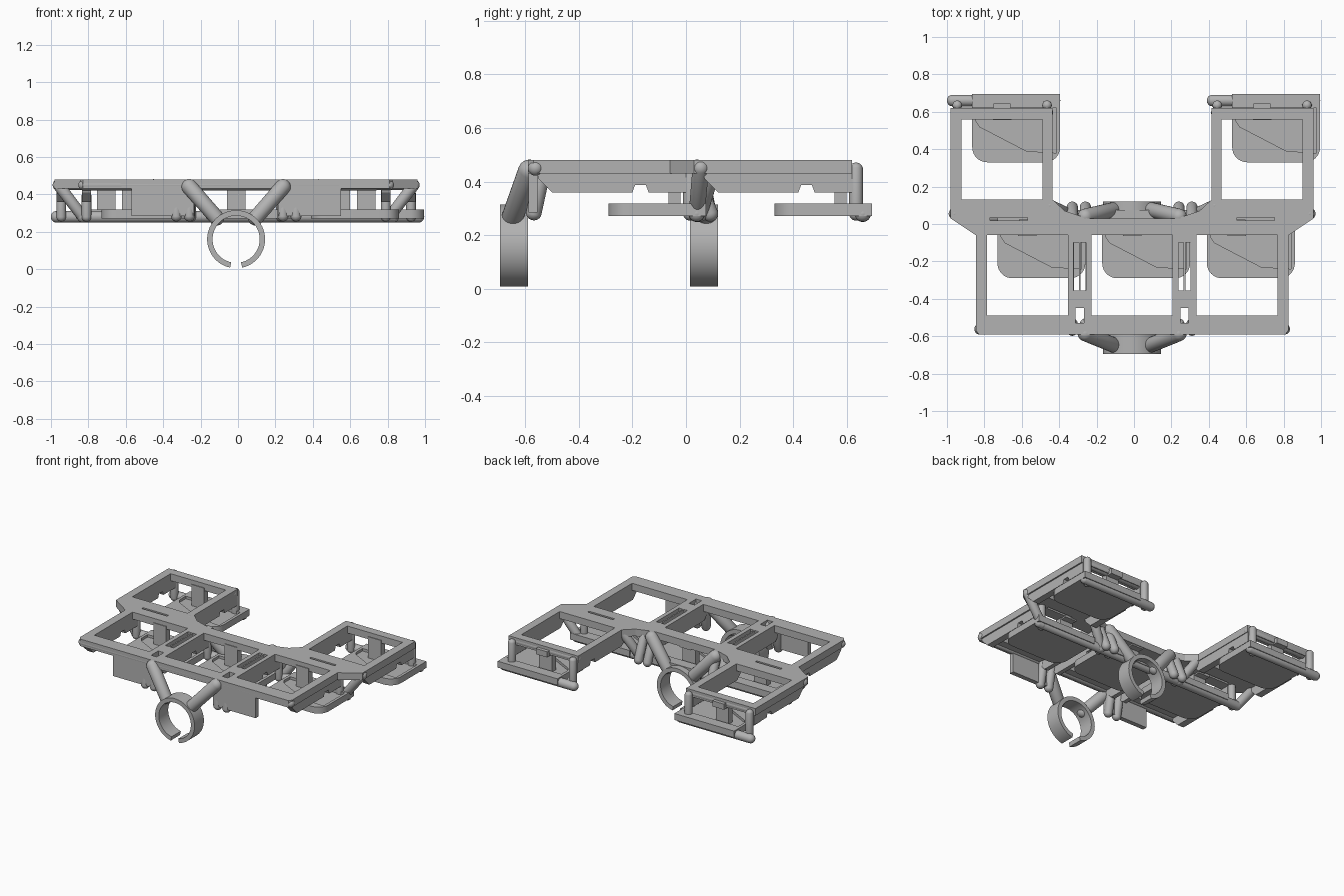
import bpy, bmesh, math
from mathutils import Vector

if "Cube" in bpy.data.objects:
    bpy.data.objects.remove(bpy.data.objects["Cube"])

GREY = bpy.data.materials.new("plain grey")
GREY.use_nodes = True
GREY.diffuse_color = (0.45, 0.45, 0.45, 1)
GREY.node_tree.nodes["Principled BSDF"].inputs["Base Color"].default_value = (0.45, 0.45, 0.45, 1)
CX = -0.01


def finish(name, bm, smooth=False):
    bmesh.ops.recalc_face_normals(bm, faces=bm.faces)
    me = bpy.data.meshes.new(name)
    bm.to_mesh(me)
    bm.free()
    ob = bpy.data.objects.new(name, me)
    bpy.context.collection.objects.link(ob)
    me.materials.append(GREY)
    if smooth:
        bpy.ops.object.select_all(action='DESELECT')
        ob.select_set(True)
        bpy.context.view_layer.objects.active = ob
        bpy.ops.object.shade_smooth_by_angle(angle=math.radians(35))
    return ob


def prism(name, pts, lo, hi, axis='z', smooth=False):
    """Extrude a profile along z (points x,y), x (points y,z) or y (points x,z)."""
    place = {'z': lambda a, b: (a, b, lo), 'x': lambda a, b: (lo, a, b),
             'y': lambda a, b: (a, lo, b)}[axis]
    bm = bmesh.new()
    face = bm.faces.new([bm.verts.new(place(*p)) for p in pts])
    ext = bmesh.ops.extrude_face_region(bm, geom=[face])
    move = Vector([hi - lo if a == axis else 0 for a in 'xyz'])
    bmesh.ops.translate(bm, vec=move, verts=[v for v in ext['geom'] if isinstance(v, bmesh.types.BMVert)])
    return finish(name, bm, smooth)


def box(name, x0, x1, y0, y1, z0, z1):
    return prism(name, [(x0, y0), (x1, y0), (x1, y1), (x0, y1)], z0, z1)


def rod(name, a, b, r):
    """Round bar with ball ends."""
    a, b = Vector(a), Vector(b)
    bm = bmesh.new()
    bmesh.ops.create_uvsphere(bm, u_segments=24, v_segments=12, radius=r)
    for v in bm.verts:
        if v.co.z > 0.0001:
            v.co.z += (b - a).length
    turn = (b - a).to_track_quat('Z', 'Y').to_matrix()
    bmesh.ops.rotate(bm, matrix=turn, verts=bm.verts)
    bmesh.ops.translate(bm, vec=a, verts=bm.verts)
    return finish(name, bm, True)


def cut(ob, cutters):
    for c in cutters:
        c.hide_render = True
        mod = ob.modifiers.new("cut", 'BOOLEAN')
        mod.operation = 'DIFFERENCE'
        mod.solver = 'EXACT'
        mod.object = c
    dg = bpy.context.evaluated_depsgraph_get()
    me = bpy.data.meshes.new_from_object(ob.evaluated_get(dg))
    ob.modifiers.clear()
    ob.data = me
    for c in cutters:
        bpy.data.objects.remove(c)


# Bays: centre x and the y of the rear edge of the window
FRONT_Y, REAR_Y = -0.06, 0.56
BAYS = {"front_right": (-0.57, FRONT_Y), "front_middle": (CX, FRONT_Y), "front_left": (0.55, FRONT_Y),
        "rear_right": (-0.705, REAR_Y), "rear_left": (0.685, REAR_Y)}

# Flat deck with window openings and slots
half = [(0.82, -0.59), (0.835, -0.57), (0.835, -0.06), (0.97, 0.03), (0.97, 0.62),
        (0.425, 0.62), (0.425, 0.13), (0.36, 0.07), (0.24, 0.03)]
outline = [(CX + x, y) for x, y in half] + [(CX - x, y) for x, y in reversed(half)]
deck = prism("deck_frame", outline, 0.43, 0.48)
holes = [box("hole", x - 0.217, x + 0.217, y - 0.43, y, 0.3, 0.6) for x, y in BAYS.values()]
for s in (-1, 1):
    m = CX + s * 0.28
    holes += [box("hole", m - 0.033, m - 0.005, -0.355, -0.10, 0.3, 0.6),
              box("hole", m + 0.005, m + 0.033, -0.355, -0.10, 0.3, 0.6),
              box("hole", m - 0.022, m + 0.022, -0.53, -0.45, 0.3, 0.6)]
    w = CX + s * 0.66
    holes.append(box("hole", w - 0.1, w + 0.1, 0.018, 0.034, 0.3, 0.6))
cut(deck, holes)

# Side walls under the deck, with sloped front and a small notch
WALL = [(-0.5, 0.44), (-0.49, 0.41), (-0.44, 0.36), (-0.14, 0.36), (-0.13, 0.388),
        (-0.09, 0.388), (-0.08, 0.36), (0.06, 0.36), (0.06, 0.44)]
for name, (x, y) in BAYS.items():
    for side, s in (("right", -1), ("left", 1)):
        outer = name.startswith("rear") or (s > 0) == (x > CX) and name != "front_middle"
        a, b = sorted((x + s * 0.217, x + s * (0.265 if outer else 0.248)))
        prism(f"{name}_{side}_wall", [(y + p, z) for p, z in WALL], a, b, 'x')

# Sockets behind each bay: base plate, posts, strap
def base_plate(name, x, y):
    x0, x1, y0, y1, r = x - 0.16, x + 0.31, y - 0.23, y + 0.135, 0.08
    pts = [(x1, y1), (x0, y1)]
    for cx, start in ((x0 + r, 180), (x1 - r, 270)):
        for i in range(9):
            t = math.radians(start + i * 90 / 8)
            pts.append((cx + r * math.cos(t), y0 + r + r * math.sin(t)))
    plate = prism(name, pts, 0.272, 0.318, smooth=True)
    pocket = [(-0.14, 0.06), (-0.14, -0.01), (-0.12, -0.04), (0.13, -0.17), (0.29, -0.18), (0.29, 0.06)]
    cut(plate, [prism("pocket", [(x + a, y + b) for a, b in pocket], 0.3, 0.36)])


for name, (x, y) in BAYS.items():
    base_plate(name + "_base_plate", x, y)
    box(name + "_strap", x - 0.05, x + 0.05, y - 0.005, y + 0.04, 0.29, 0.45)
    box(name + "_strap_tab", x - 0.045, x + 0.045, y + 0.04, y + 0.085, 0.42, 0.46)
    for side, s in (("right", -1), ("left", 1)):
        rod(f"{name}_{side}_post", (x + s * 0.24, y + 0.075, 0.28), (x + s * 0.24, y + 0.075, 0.445), 0.026)
    if name.startswith("rear"):
        rod(name + "_lower_bar", (x - 0.265, y + 0.1, 0.28), (x + 0.28, y + 0.1, 0.28), 0.031)
        rod(name + "_upper_bar", (x - 0.245, y + 0.035, 0.45), (x + 0.245, y + 0.035, 0.45), 0.028)
rod("front_row_lower_bar", (-0.83, 0.04, 0.28), (0.83, 0.04, 0.28), 0.031)
rod("front_upper_bar", (CX - 0.815, -0.562, 0.45), (CX + 0.815, -0.562, 0.45), 0.029)

# Hanging panels, pegs, and slanted struts on both sides
for side, s in (("right", -1), ("left", 1)):
    a, b = sorted((CX + s * 0.225, CX + s * 0.56))
    box(side + "_hanging_panel", a, b, -0.588, -0.555, 0.285, 0.44)
    for i, off in enumerate((0.25, 0.32)):
        x = CX + s * off
        rod(f"{side}_front_peg_{i}", (x, -0.535, 0.44), (x, -0.568, 0.285), 0.03)
        rod(f"{side}_rear_peg_{i}", (x, 0.09, 0.28), (x, 0.03, 0.43), 0.03)
    rod(side + "_corner_strut", (CX + s * 0.95, 0.055, 0.45), (CX + s * 0.82, 0.04, 0.28), 0.031)
    rod(side + "_inner_strut", (CX + s * 0.44, 0.1, 0.45), (CX + s * 0.33, 0.05, 0.28), 0.031)

# Open clip rings with their arms
def ring(name, y0, y1):
    angles = [math.radians(-78 + i * 336 / 56) for i in range(57)]
    angles = [a for a in angles if a <= math.radians(258)]
    pts = [(CX + r * math.cos(a), 0.16 + r * math.sin(a))
           for r, seq in ((0.155, angles), (0.126, angles[::-1])) for a in seq]
    prism(name, pts, y0, y1, 'y', True)


for name, y0, y1, ya, yb in (("front", -0.695, -0.59, -0.585, -0.645), ("rear", 0.015, 0.12, 0.04, 0.075)):
    ring(name + "_clip_ring", y0, y1)
    for side, s in (("right", -1), ("left", 1)):
        rod(f"{name}_{side}_arm", (CX + s * 0.25, ya, 0.44), (CX + s * 0.105, yb, 0.275), 0.042)
